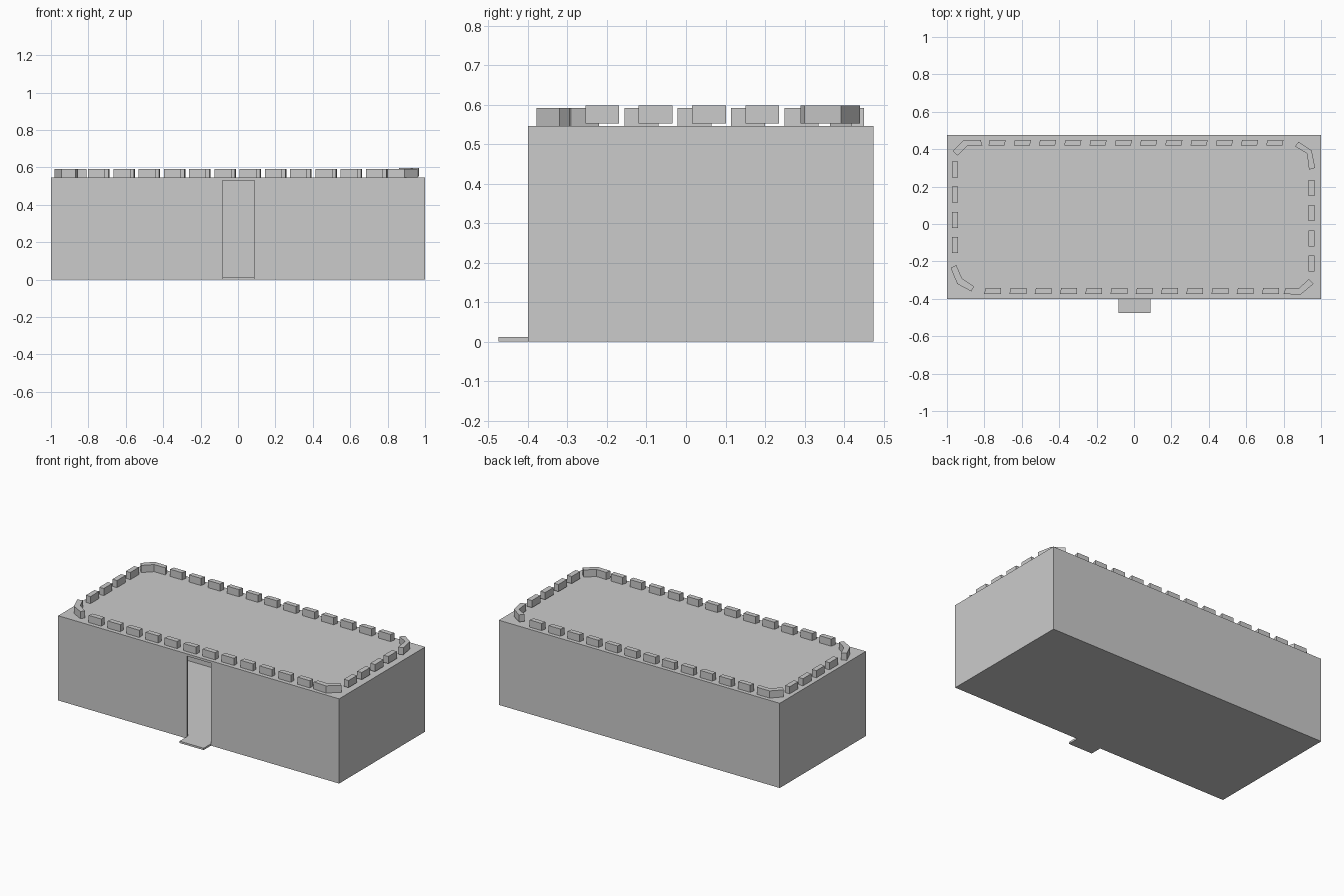
import bpy, bmesh

if "Cube" in bpy.data.objects:
    bpy.data.objects.remove(bpy.data.objects["Cube"])


def prism(name, outline, z0, z1):
    """Extrude a flat outline between two heights."""
    bm = bmesh.new()
    face = bm.faces.new([bm.verts.new((x, y, z0)) for x, y in outline])
    ext = bmesh.ops.extrude_face_region(bm, geom=[face])
    verts = [g for g in ext["geom"] if isinstance(g, bmesh.types.BMVert)]
    bmesh.ops.translate(bm, verts=verts, vec=(0, 0, z1 - z0))
    bmesh.ops.recalc_face_normals(bm, faces=bm.faces)
    mesh = bpy.data.meshes.new(name)
    bm.to_mesh(mesh)
    bm.free()
    obj = bpy.data.objects.new(name, mesh)
    bpy.context.collection.objects.link(obj)
    return obj


def rect(x0, x1, y0, y1):
    return [(x0, y0), (x1, y0), (x1, y1), (x0, y1)]


FRONT, BACK, ROOF = -0.40, 0.475, 0.545
WALL = 0.012
DOOR_L, DOOR_R = -0.083, 0.088
PITCH = 0.135

# Hollow building: the chamber and doorway are one T-shaped cutter
building = prism("building", rect(-1, 1, FRONT, BACK), 0, ROOF)
inner = FRONT + WALL
chamber = prism("chamber_cutter", [
    (DOOR_L, FRONT - 0.1), (DOOR_R, FRONT - 0.1), (DOOR_R, inner),
    (1 - WALL, inner), (1 - WALL, BACK - WALL),
    (-1 + WALL, BACK - WALL), (-1 + WALL, inner), (DOOR_L, inner)],
    WALL, 0.53)
chamber.hide_render = True
chamber.hide_viewport = True
cut = building.modifiers.new("hollow", "BOOLEAN")
cut.operation = "DIFFERENCE"
cut.solver = "EXACT"
cut.object = chamber

# Door sill
prism("door_sill", rect(DOOR_L, DOOR_R, -0.475, FRONT), 0, WALL)

# Front and back rows of battlements
for i in range(12):
    x = -0.754 + PITCH * i
    prism("front_merlon", [(x - 0.047, -0.374), (x + 0.043, -0.374),
                           (x + 0.043, -0.342), (x - 0.040, -0.342)], ROOF, 0.591)
    x = -0.732 + PITCH * i
    prism("back_merlon", [(x - 0.046, 0.419), (x + 0.040, 0.419),
                          (x + 0.046, 0.450), (x - 0.040, 0.450)], ROOF, 0.591)

# Side rows; the right-hand row sits slightly higher
for i in range(4):
    y = -0.212 + PITCH * i
    prism("right_merlon", rect(0.932, 0.965, y - 0.043, y + 0.043), 0.552, 0.598)
    y = -0.113 + PITCH * i
    prism("left_merlon", rect(-0.973, -0.941, y - 0.043, y + 0.043), ROOF, 0.591)

# Bent corner battlements
prism("back_left_corner", [(-0.968, 0.39), (-0.91, 0.45), (-0.82, 0.45),
                           (-0.81, 0.419), (-0.89, 0.419), (-0.945, 0.365)], ROOF, 0.591)
prism("back_right_corner", [(0.88, 0.44), (0.95, 0.393), (0.968, 0.30),
                            (0.936, 0.29), (0.925, 0.377), (0.86, 0.415)], 0.552, 0.598)
prism("front_right_corner", [(0.81, -0.343), (0.88, -0.345), (0.935, -0.295),
                             (0.96, -0.32), (0.89, -0.378), (0.80, -0.374)], ROOF, 0.591)
prism("front_left_corner", [(-0.98, -0.235), (-0.95, -0.22), (-0.92, -0.29),
                            (-0.855, -0.335), (-0.87, -0.36), (-0.945, -0.32)], ROOF, 0.591)
